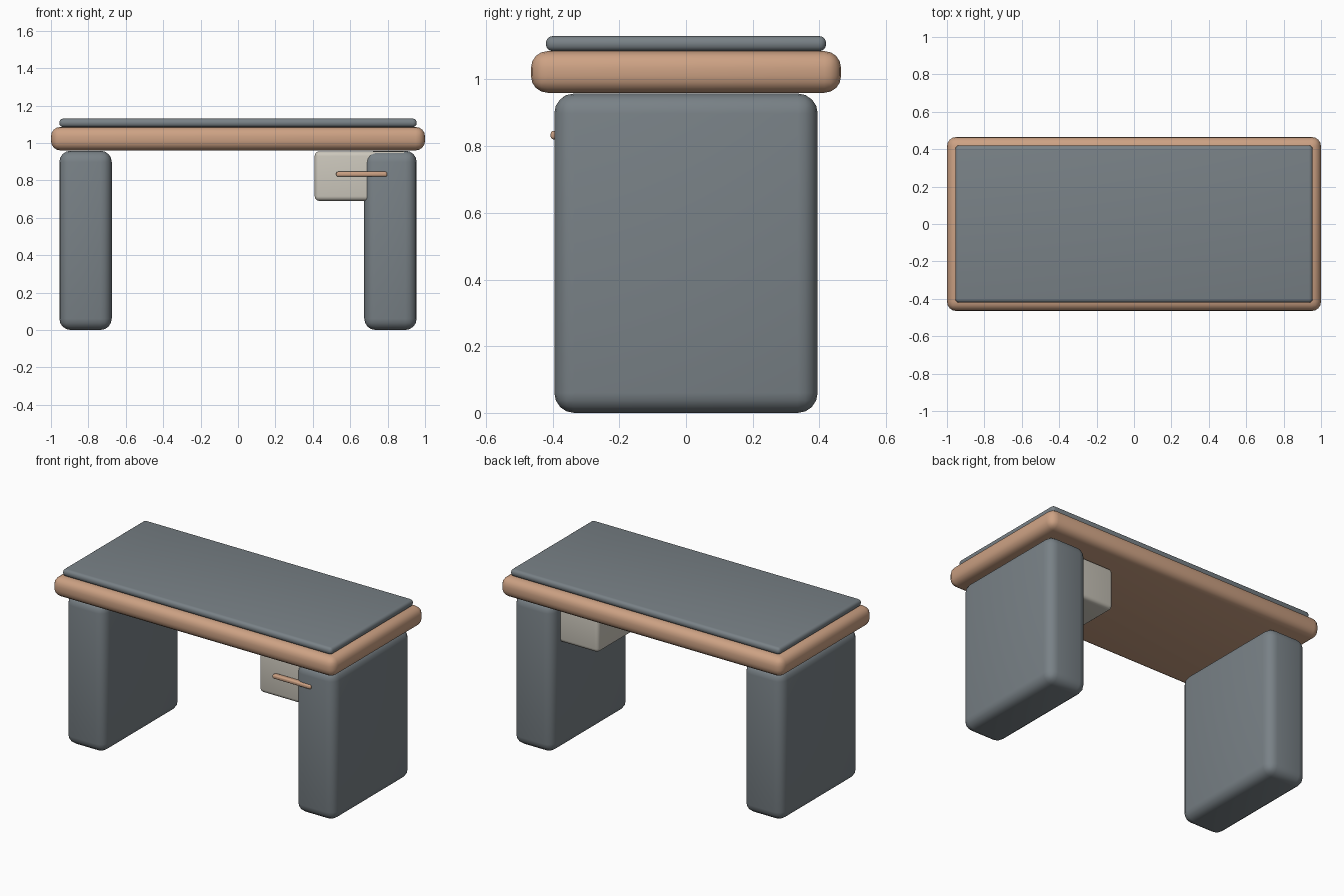
import bpy, math

cube = bpy.data.objects.get("Cube")
if cube:
    bpy.data.objects.remove(cube, do_unlink=True)


def material(name, rgb):
    m = bpy.data.materials.new(name)
    m.use_nodes = True
    m.diffuse_color = (*rgb, 1)
    m.node_tree.nodes["Principled BSDF"].inputs["Base Color"].default_value = (*rgb, 1)
    return m


slate = material("slate_grey", (0.19, 0.22, 0.24))
wood = material("warm_wood", (0.61, 0.36, 0.23))
cream = material("pale_cream", (0.60, 0.57, 0.50))


def rounded_box(name, low, high, radius, mat, segments=4):
    """Box between two corners with rounded edges."""
    bpy.ops.mesh.primitive_cube_add(size=1, location=[(a + b) / 2 for a, b in zip(low, high)])
    ob = bpy.context.object
    ob.name = name
    ob.scale = [b - a for a, b in zip(low, high)]
    bpy.ops.object.transform_apply(location=False, rotation=False, scale=True)
    bevel = ob.modifiers.new("round_edges", 'BEVEL')
    bevel.width = radius
    bevel.segments = segments
    bpy.ops.object.modifier_apply(modifier=bevel.name)
    bpy.ops.object.shade_smooth_by_angle(angle=math.radians(35))
    ob.data.materials.append(mat)
    return ob


# Table top and the mat lying on it
rounded_box("table_top", (-1, -0.465, 0.96), (1, 0.465, 1.085), 0.05, wood)
rounded_box("desk_mat", (-0.955, -0.42, 1.085), (0.955, 0.42, 1.13), 0.02, slate)

# Slab legs
for side, x in (("left", 0.815), ("right", -0.815)):
    rounded_box(side + "_leg", (x - 0.14, -0.395, 0), (x + 0.14, 0.395, 0.958), 0.06, slate)

# Drawer set into the left leg, with its bar handle
rounded_box("drawer", (0.41, -0.375, 0.69), (0.91, 0.305, 0.955), 0.025, cream)
rounded_box("drawer_handle", (0.525, -0.406, 0.82), (0.797, -0.372, 0.846), 0.009, wood, 3)
